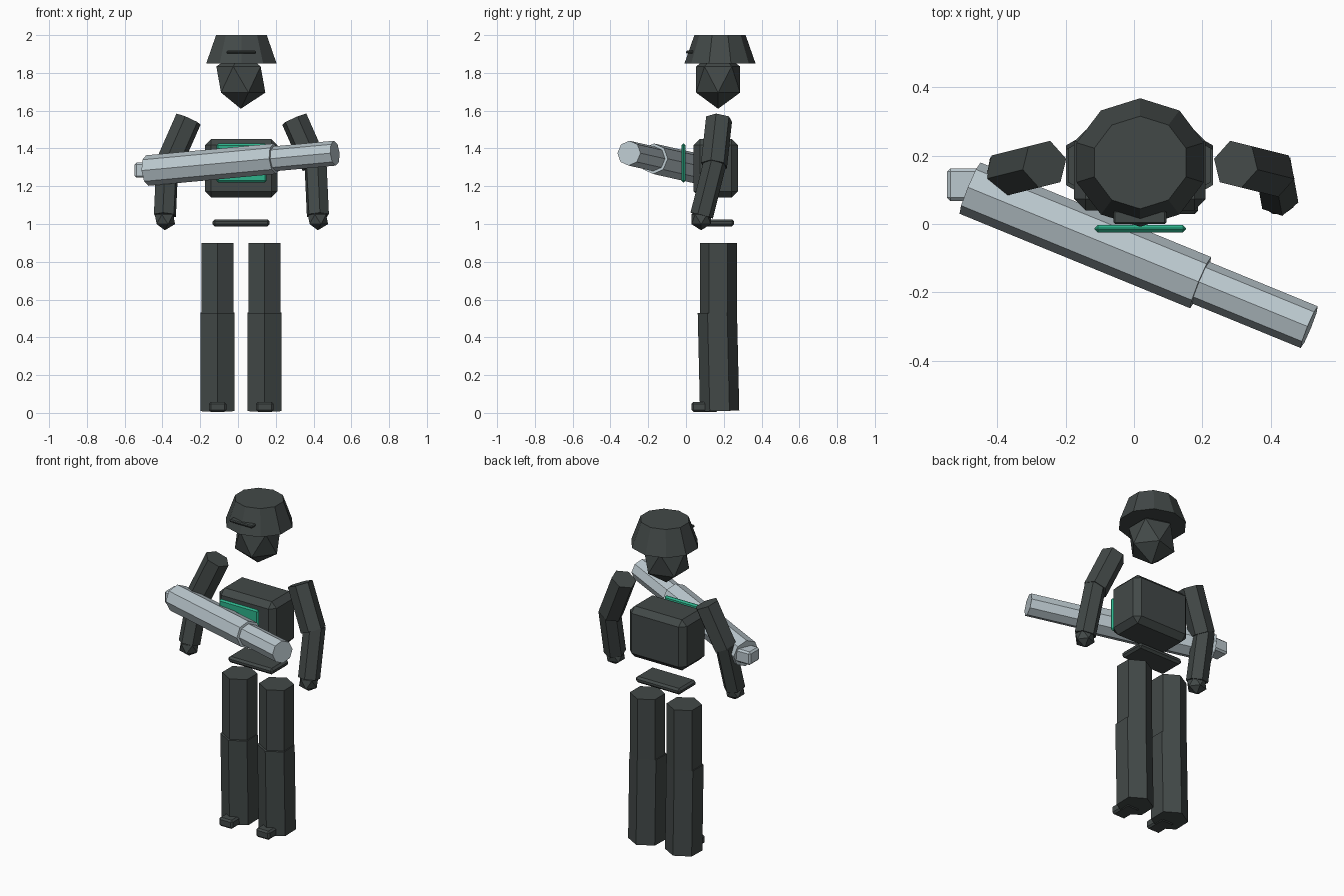
import bpy, math
from mathutils import Vector, Quaternion

if "Cube" in bpy.data.objects:
    bpy.data.objects.remove(bpy.data.objects["Cube"])

CX = 0.018  # body centre line


def make_mat(name, rgb):
    m = bpy.data.materials.new(name)
    m.diffuse_color = (*rgb, 1)
    m.use_nodes = True
    m.node_tree.nodes["Principled BSDF"].inputs["Base Color"].default_value = m.diffuse_color
    return m


DARK = make_mat("charcoal", (0.055, 0.066, 0.064))
SILVER = make_mat("silver", (0.50, 0.58, 0.62))
GREEN = make_mat("green", (0.027, 0.45, 0.26))


def finish(name, mat):
    o = bpy.context.object
    o.name = name
    o.data.materials.append(mat)
    return o


def box(name, lo, hi, bevel, mat):
    lo, hi = Vector(lo), Vector(hi)
    bpy.ops.mesh.primitive_cube_add(size=1, location=(lo + hi) / 2)
    o = finish(name, mat)
    o.scale = hi - lo
    bpy.ops.object.transform_apply(location=False, rotation=False, scale=True)
    b = o.modifiers.new("bevel", "BEVEL")
    b.width = bevel
    b.segments = 1
    return o


def rod(name, a, b, r, sides, mat):
    a, b = Vector(a), Vector(b)
    d = b - a
    bpy.ops.mesh.primitive_cylinder_add(vertices=sides, radius=r, depth=d.length,
                                        location=(a + b) / 2)
    o = finish(name, mat)
    o.rotation_mode = 'QUATERNION'
    vertical = math.hypot(d.x, d.y) < 1e-4
    o.rotation_quaternion = Quaternion() if vertical else d.to_track_quat('Z', 'Y')
    return o


def ball(name, loc, scale, mat):
    bpy.ops.mesh.primitive_ico_sphere_add(subdivisions=1, radius=1, location=loc,
                                          rotation=(0, 0, math.pi))
    o = finish(name, mat)
    o.scale = scale
    return o


# Head, helmet and visor
ball("head", (0.015, 0.17, 1.765), (0.145, 0.137, 0.155), DARK)
bpy.ops.mesh.primitive_cone_add(vertices=10, radius1=0.19, radius2=0.137, depth=0.15,
                                location=(CX, 0.18, 1.925))
finish("helmet", DARK).scale = (1.03, 0.99, 1)
box("visor", (-0.06, 0.0, 1.902), (0.095, 0.04, 1.918), 0.005, DARK)

# Torso, chest plate and belt
box("torso", (-0.175, 0.04, 1.14), (0.21, 0.275, 1.45), 0.033, DARK)
box("chest_plate", (-0.115, -0.025, 1.22), (0.152, -0.003, 1.425), 0.009, GREEN)
box("belt", (-0.135, 0.09, 0.988), (0.168, 0.255, 1.025), 0.012, DARK)

# Limbs on both sides
for side, s in (("left", -1), ("right", 1)):
    shoulder = (CX + s * 0.28, 0.175, 1.555)
    elbow = (CX + s * 0.388, 0.148, 1.31)
    rod("upper_arm_" + side, shoulder, elbow, 0.072, 6, DARK)
    rod("forearm_" + side, (CX + s * 0.392, 0.155, 1.33), (CX + s * 0.405, 0.083, 1.045),
        0.062, 6, DARK)
    ball("hand_" + side, (CX + s * 0.405, 0.08, 1.025), (0.06, 0.06, 0.058), DARK)
    x = 0.016 + s * 0.125
    rod("thigh_" + side, (x, 0.172, 0.53), (x, 0.172, 0.9), 0.098, 6, DARK)
    rod("shin_" + side, (x, 0.178, 0.01), (x, 0.166, 0.53), 0.104, 6, DARK)
    fx = x + 0.001
    box("foot_" + side, (fx - 0.046, 0.03, 0.005), (fx + 0.046, 0.17, 0.058), 0.01, DARK)

# Long barrel held across the chest
start = Vector((-0.48, 0.105, 1.283))
end = Vector((0.513, -0.302, 1.375))
joint = start.lerp(end, 0.68)
rod("barrel_rear", start, joint, 0.081, 8, SILVER)
rod("barrel_front", start.lerp(end, 0.6), end, 0.066, 8, SILVER)
box("stock", (-0.547, 0.067, 1.245), (-0.43, 0.163, 1.325), 0.01, SILVER)
